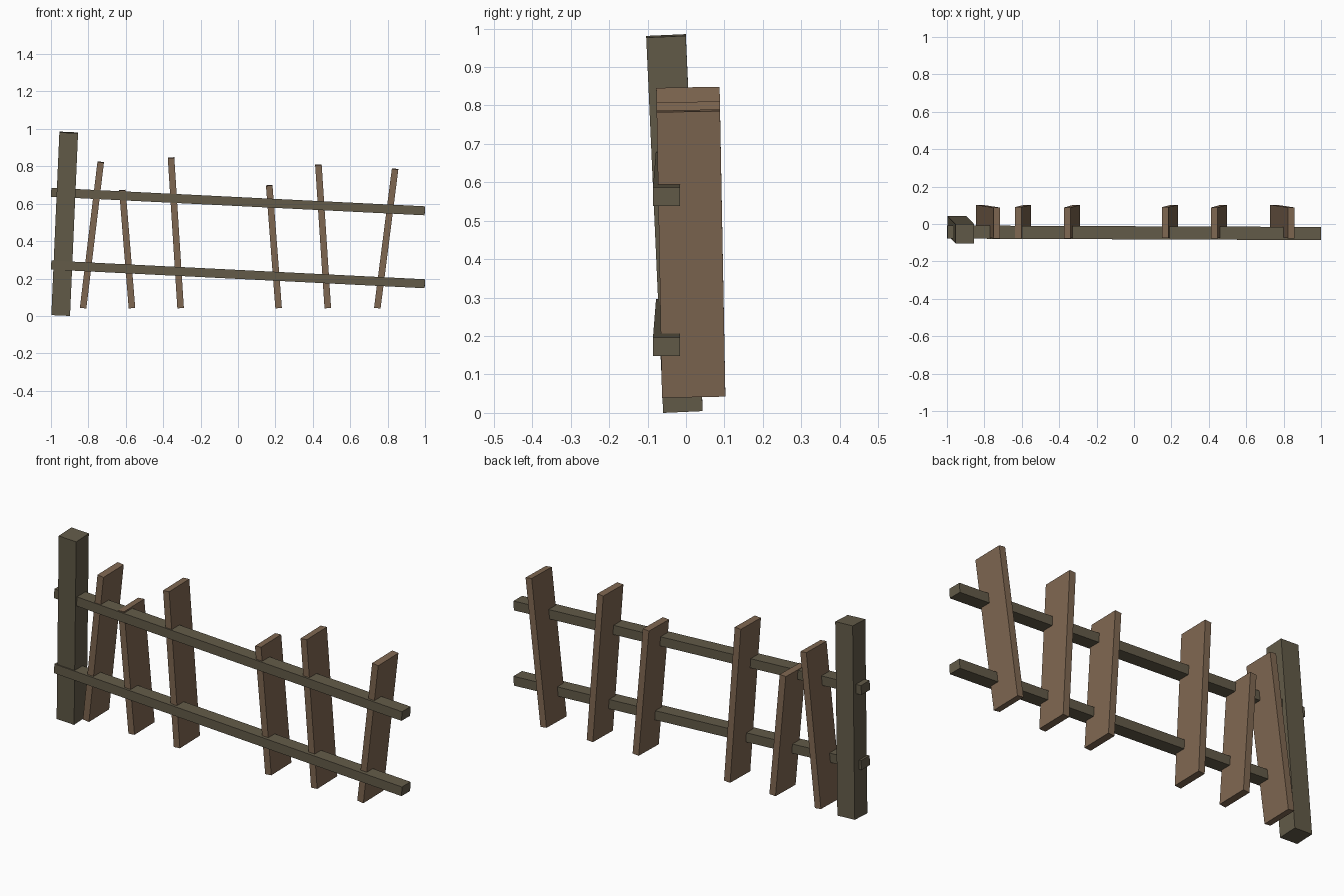
import bpy
from mathutils import Vector, Matrix

if "Cube" in bpy.data.objects:
    bpy.data.objects.remove(bpy.data.objects["Cube"])


def material(name, rgb):
    m = bpy.data.materials.new(name)
    m.diffuse_color = (*rgb, 1)
    m.use_nodes = True
    m.node_tree.nodes["Principled BSDF"].inputs["Base Color"].default_value = m.diffuse_color
    return m


OLD_WOOD = material("weathered_wood", (0.125, 0.105, 0.066))
PICKET_WOOD = material("picket_wood", (0.216, 0.138, 0.084))


def beam(name, start, end, across, depth, mat):
    """Square-cut timber from start to end; depth runs roughly along y."""
    a, b = Vector(start), Vector(end)
    axis = (b - a).normalized()
    side = Vector((0, 1, 0)).cross(axis).normalized()
    front = axis.cross(side)
    rot = Matrix((side, front, axis)).transposed().to_4x4()
    bpy.ops.mesh.primitive_cube_add(size=1)
    ob = bpy.context.object
    ob.name = name
    ob.data.transform(Matrix.Diagonal((across, depth, (b - a).length, 1)))
    ob.matrix_world = Matrix.Translation((a + b) / 2) @ rot
    ob.data.materials.append(mat)
    return ob


# Leaning end post
beam("post", (-0.948, -0.008, 0.0045), (-0.905, -0.052, 0.981), 0.1, 0.103, OLD_WOOD)

# Two sagging rails
for name, z_left, z_right in (("lower_rail", 0.272, 0.172), ("upper_rail", 0.661, 0.562)):
    beam(name, (-0.999, -0.043, z_left), (0.999, -0.051, z_right), 0.048, 0.07, OLD_WOOD)

# Crooked pickets: bottom x, top x, top z
pickets = [
    (-0.828, -0.734, 0.823), (-0.567, -0.618, 0.672), (-0.307, -0.358, 0.846),
    (0.217, 0.167, 0.698), (0.480, 0.430, 0.808), (0.745, 0.840, 0.786),
]
for i, (x0, x1, z1) in enumerate(pickets, 1):
    z0 = 0.043
    beam(f"picket_{i}", (x0, 0.020, z0), (x1, 0.020 - 0.0187 * (z1 - z0), z1),
         0.035, 0.165, PICKET_WOOD)
